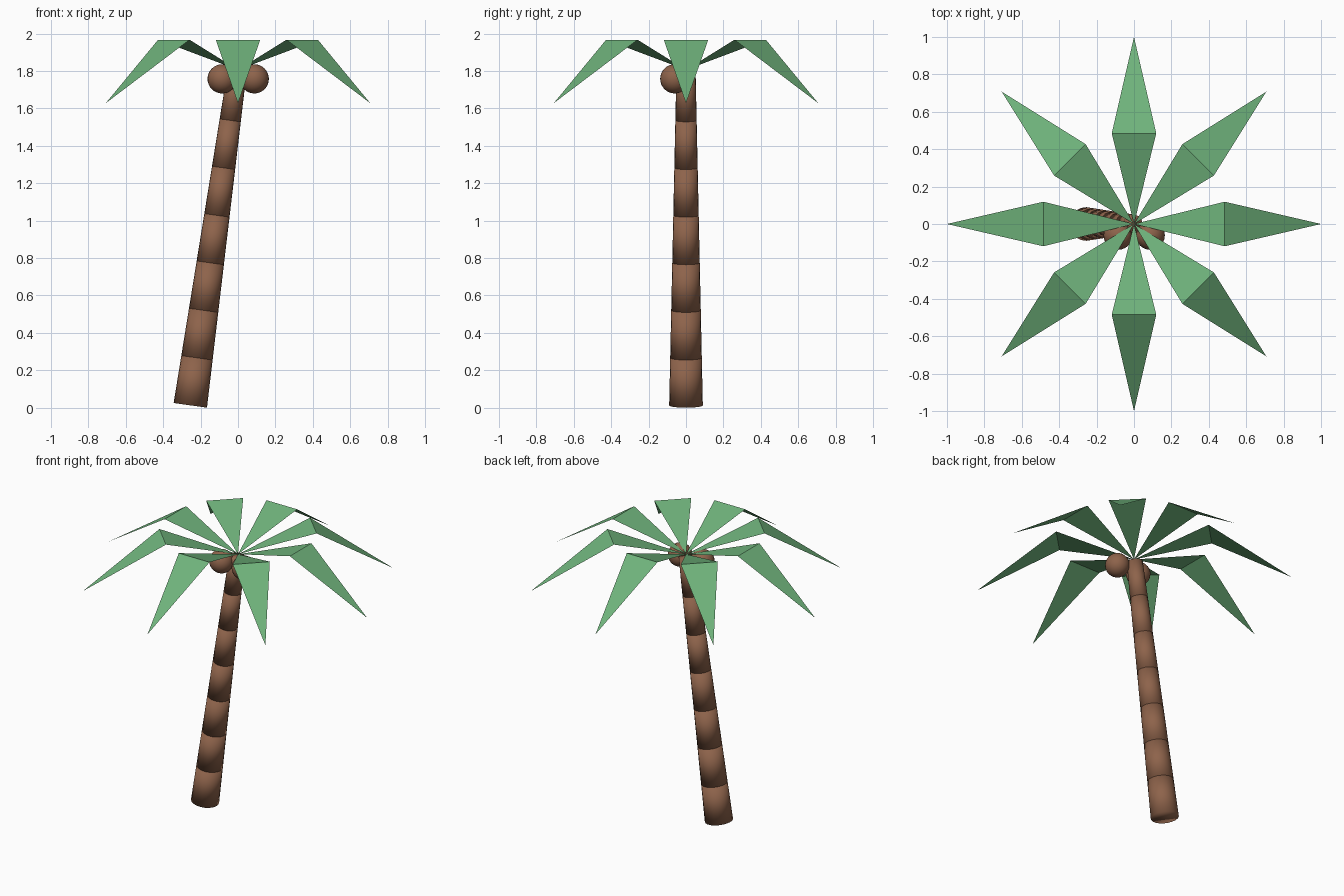
import bpy, bmesh
from math import pi, cos, sin
from mathutils import Vector

if "Cube" in bpy.data.objects:
    bpy.data.objects.remove(bpy.data.objects["Cube"])


def material(name, color):
    m = bpy.data.materials.new(name)
    m.diffuse_color = (*color, 1)
    m.use_nodes = True
    m.node_tree.nodes["Principled BSDF"].inputs["Base Color"].default_value = m.diffuse_color
    return m


brown = material("bark", (0.27, 0.125, 0.07))
green = material("leaf", (0.16, 0.45, 0.20))


def finish(obj, name, mat, smooth):
    obj.name = name
    obj.data.materials.append(mat)
    for p in obj.data.polygons:
        p.use_smooth = smooth
    return obj


# Leaning trunk: a stack of tapered capped segments
bottom, top = Vector((-0.255, 0, 0.0125)), Vector((-0.006, 0, 1.79))
count = 7
lean = (top - bottom).to_track_quat('Z', 'Y').to_euler()
for i in range(count):
    a = bottom.lerp(top, i / count)
    b = bottom.lerp(top, (i + 1) / count)
    r1 = 0.09 - 0.0055 * i
    bpy.ops.mesh.primitive_cone_add(vertices=20, radius1=r1, radius2=r1 - 0.0055,
                                    depth=(b - a).length, location=(a + b) / 2,
                                    rotation=lean)
    finish(bpy.context.object, f"trunk_segment_{i + 1}", brown, True)

# Two coconuts at the front of the crown
for side, x in (("left", -0.085), ("right", 0.087)):
    bpy.ops.mesh.primitive_uv_sphere_add(segments=24, ring_count=16, radius=0.078,
                                         location=(x, -0.06, 1.758))
    finish(bpy.context.object, f"coconut_{side}", brown, True)

# Eight thin fronds, each a kite folded across its widest line
for i in range(8):
    t = i * pi / 4
    out, across = Vector((cos(t), sin(t), 0)), Vector((-sin(t), cos(t), 0))
    bm = bmesh.new()
    base, left, right, tip = [
        bm.verts.new(out * d + across * w + Vector((0, 0, z)))
        for d, w, z in ((0, 0, 1.806), (0.485, 0.119, 1.967),
                        (0.485, -0.119, 1.967), (1.0, 0, 1.628))]
    bm.faces.new((base, right, left))
    bm.faces.new((right, tip, left))
    mesh = bpy.data.meshes.new("frond")
    bm.to_mesh(mesh)
    bm.free()
    obj = bpy.data.objects.new("frond", mesh)
    bpy.context.collection.objects.link(obj)
    finish(obj, f"frond_{i + 1}", green, False)
